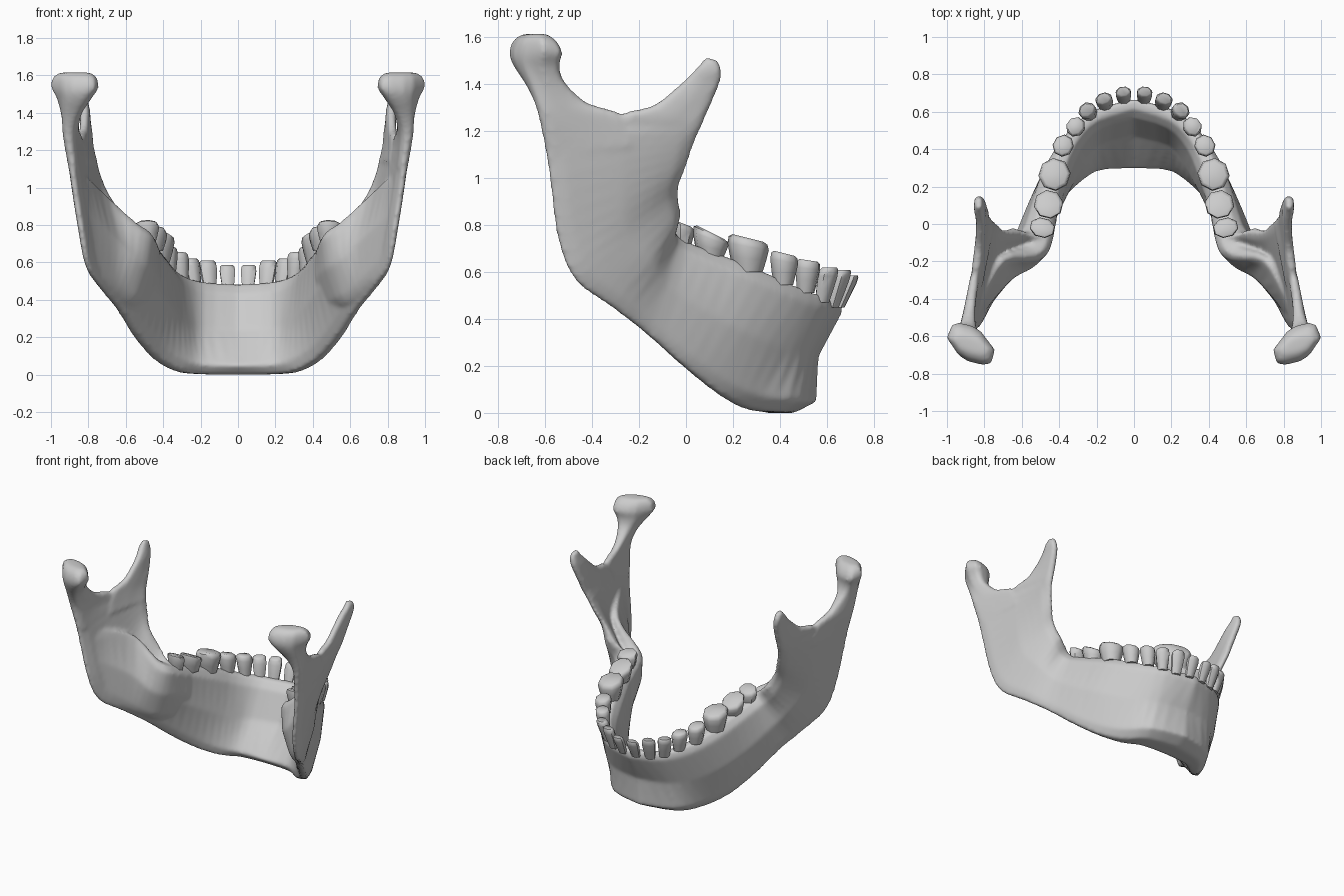
import bpy, bmesh, math
from mathutils import Vector

old = bpy.data.objects.get("Cube")
if old:
    bpy.data.objects.remove(old, do_unlink=True)

bone = bpy.data.materials.new("bone_grey")
bone.use_nodes = True
GREY = (0.6, 0.6, 0.6, 1)
bone.diffuse_color = GREY
bone.node_tree.nodes["Principled BSDF"].inputs["Base Color"].default_value = GREY


def station(top, low, angle, wt, wm, wb):
    """Closed ring around the line from top to low, with half widths along it."""
    a, b = Vector(top), Vector(low)
    out = Vector((math.sin(math.radians(angle)), math.cos(math.radians(angle)), 0))
    prof = [(0, wt * .45), (.1, wt * .95), (.5, wm), (.9, wb * .95), (1, wb * .45)]
    side = [a.lerp(b, t) + out * w for t, w in prof]
    return side + [a.lerp(b, t) - out * w for t, w in reversed(prof)]


def refine(rings, steps=3):
    """Insert rings between the stations along smooth curves."""
    result = []
    for i in range(len(rings) - 1):
        quad = (rings[max(i - 1, 0)], rings[i], rings[i + 1], rings[min(i + 2, len(rings) - 1)])
        for k in range(steps):
            t = k / steps
            result.append([
                b + (c - a) * t / 2 + (a - b * 2.5 + c * 2 - d / 2) * t ** 2
                + ((b - c) * 3 + d - a) / 2 * t ** 3
                for a, b, c, d in zip(*quad)])
    return result + [rings[-1]]


def loft(bm, rings, cap_start=True):
    rows = [[bm.verts.new(p) for p in r] for r in rings]
    n = len(rows[0])
    for r, s in zip(rows, rows[1:]):
        for i in range(n):
            j = (i + 1) % n
            bm.faces.new((r[i], r[j], s[j], s[i]))
    if cap_start:
        bm.faces.new(rows[0][::-1])
    bm.faces.new(rows[-1])


def finish(bm, name):
    bmesh.ops.recalc_face_normals(bm, faces=bm.faces[:])
    me = bpy.data.meshes.new(name)
    bm.to_mesh(me)
    bm.free()
    me.materials.append(bone)
    ob = bpy.data.objects.new(name, me)
    bpy.context.collection.objects.link(ob)
    ob.modifiers.new("Mirror", 'MIRROR')
    return ob


# Body and ramus: upper/front border, lower/rear border, outward angle, half widths
body = [
    ((0, .64, .48), (0, .4, 0), 0, .055, .045, .14),
    ((.2, .58, .495), (.215, .365, .003), 20, .055, .055, .115),
    ((.33, .455, .54), (.325, .255, .02), 50, .06, .07, .07),
    ((.415, .28, .62), (.43, .14, .08), 68, .075, .085, .055),
    ((.47, .1, .69), (.53, 0, .19), 72, .075, .085, .05),
    ((.52, -.05, .755), (.63, -.17, .34), 68, .075, .08, .04),
    ((.62, -.03, .84), (.725, -.32, .455), 68, .055, .06, .035),
    ((.69, -.035, .95), (.8, -.47, .565), 77, .035, .04, .03),
    ((.74, 0, 1.05), (.835, -.545, .74), 80, .03, .035, .03),
    ((.77, .03, 1.14), (.875, -.58, 1), 81, .03, .032, .03),
    ((.79, .055, 1.21), (.9, -.61, 1.2), 81, .028, .028, .03),
]
# Pointed front process above the notch
coronoid = [
    ((.77, .03, 1.14), (.84, -.36, 1.14), 80, .028, .028, .028),
    ((.79, .06, 1.21), (.85, -.28, 1.27), 80, .028, .028, .026),
    ((.8, .095, 1.29), (.83, -.14, 1.31), 85, .028, .028, .024),
    ((.82, .145, 1.41), (.82, -.02, 1.405), 90, .026, .03, .024),
    ((.83, .15, 1.46), (.83, .04, 1.465), 90, .024, .028, .024),
    ((.83, .135, 1.505), (.83, .085, 1.515), 90, .018, .02, .018),
]
# Rear neck flaring into the joint head
neck = [
    ((.83, -.2, 1.14), (.885, -.595, 1.1), 82, .028, .028, .03),
    ((.85, -.27, 1.27), (.905, -.62, 1.23), 82, .026, .028, .034),
    ((.87, -.42, 1.32), (.91, -.64, 1.31), 82, .028, .038, .038),
    ((.885, -.52, 1.41), (.895, -.675, 1.39), 80, .045, .06, .05),
    ((.89, -.545, 1.48), (.86, -.73, 1.48), 78, .07, .1, .075),
    ((.9, -.535, 1.535), (.845, -.745, 1.535), 76, .085, .133, .095),
    ((.895, -.56, 1.585), (.85, -.725, 1.59), 76, .08, .125, .09),
    ((.885, -.6, 1.615), (.86, -.685, 1.615), 76, .06, .09, .07),
]
# Swelling on the inner side, running from the last tooth up into the ramus
inner_ridge = [
    ((.465, .06, .69), (.49, .04, .34), 72, .06, .07, .045),
    ((.5, -.1, .765), (.57, -.14, .37), 64, .07, .075, .045),
    ((.555, -.15, .81), (.64, -.22, .41), 46, .06, .075, .04),
    ((.7, -.185, .95), (.7, -.31, .48), 52, .03, .07, .035),
    ((.8, -.36, 1.04), (.785, -.43, .58), 68, .02, .04, .025),
    ((.835, -.46, 1.04), (.815, -.5, .66), 78, .015, .018, .015),
]

bm = bmesh.new()
loft(bm, refine([station(*s) for s in body]), cap_start=False)
for part in (coronoid, neck, inner_ridge):
    loft(bm, refine([station(*s) for s in part]))
jaw = finish(bm, "jaw_bone")
rm = jaw.modifiers.new("Fuse", 'REMESH')
rm.mode = 'VOXEL'
rm.voxel_size = .012
rm.use_smooth_shade = True
sm = jaw.modifiers.new("Soften", 'SMOOTH')
sm.factor = .5
sm.iterations = 10

# Teeth: name, centre x, y, gum z, crown z, outward angle, half width, half depth, lean, slope
teeth = [
    ("central_incisor", .053, .655, .45, .585, 5, .042, .03, .055, 0),
    ("lateral_incisor", .148, .625, .45, .61, 18, .046, .034, .05, 0),
    ("canine", .23, .58, .47, .62, 38, .048, .04, .04, 0),
    ("first_premolar", .3, .51, .51, .65, 52, .053, .048, .02, -.15),
    ("second_premolar", .372, .415, .545, .68, 62, .058, .054, .01, -.25),
    ("first_molar", .425, .265, .6, .745, 72, .085, .083, 0, -.25),
    ("second_molar", .457, .105, .66, .77, 76, .074, .077, 0, -.5),
    ("third_molar", .49, -.02, .7, .81, 76, .052, .067, 0, -.4),
]
for name, x, y, z0, z1, ang, hw, hd, lean, slope in teeth:
    a = math.radians(ang)
    out = Vector((math.sin(a), math.cos(a), 0))
    along = Vector((math.cos(a), -math.sin(a), 0))
    rings = []
    for t, size in ((0, .7), (.4, .88), (.75, 1), (.93, .94), (1, .75)):
        ring = []
        for k in range(8):
            th = math.tau * (k + .5) / 8
            d = (along * math.cos(th) * hw + out * math.sin(th) * hd) * size * 1.04
            p = Vector((x, y, z0 + (z1 - z0) * t)) + out * lean * t + d
            p.z += slope * d.y * t
            ring.append(p)
        rings.append(ring)
    bm = bmesh.new()
    loft(bm, rings)
    ob = finish(bm, name)
    bpy.ops.object.select_all(action='DESELECT')
    ob.select_set(True)
    bpy.context.view_layer.objects.active = ob
    bpy.ops.object.shade_smooth_by_angle(angle=math.radians(50))
